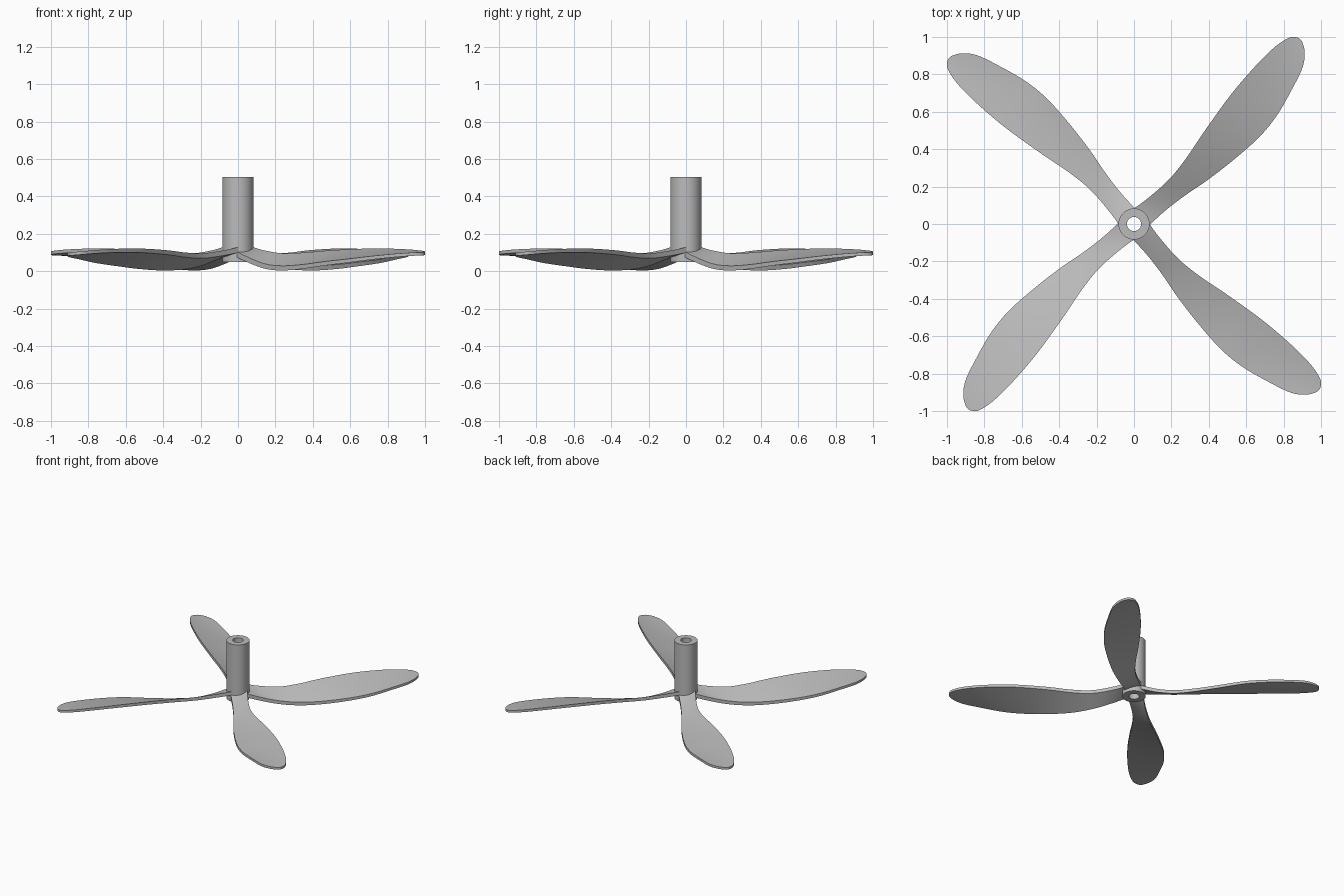
import bpy, bmesh, math
from mathutils import Vector, Matrix

cube = bpy.data.objects.get("Cube")
if cube:
    bpy.data.objects.remove(cube, do_unlink=True)

grey = bpy.data.materials.new("light_grey")
grey.use_nodes = True
colour = (0.5, 0.5, 0.5, 1)
grey.diffuse_color = colour
grey.node_tree.nodes["Principled BSDF"].inputs["Base Color"].default_value = colour


def finish(name, bm):
    bmesh.ops.recalc_face_normals(bm, faces=bm.faces)
    mesh = bpy.data.meshes.new(name)
    bm.to_mesh(mesh)
    bm.free()
    mesh.materials.append(grey)
    obj = bpy.data.objects.new(name, mesh)
    bpy.context.collection.objects.link(obj)
    bpy.ops.object.select_all(action='DESELECT')
    obj.select_set(True)
    bpy.context.view_layer.objects.active = obj
    bpy.ops.object.shade_smooth_by_angle(angle=math.radians(40))
    return obj


def spline(points, steps):
    """Smooth curve through the points."""
    p = [Vector(q) for q in points]
    p = [2 * p[0] - p[1]] + p + [p[-1]]
    out = []
    for a, b, c, d in zip(p, p[1:], p[2:], p[3:]):
        for i in range(steps):
            t = i / steps
            out.append(0.5 * (2 * b + (c - a) * t + (2 * a - 5 * b + 4 * c - d) * t**2
                              + (3 * b - a - 3 * c + d) * t**3))
    return out + [p[-1]]


# Blade edges: distance from the axis, sideways offset, height of the upper face
tip = (1.327, 0.058, 0.101)
high_edge = [(0.05, 0.06, 0.13), (0.15, 0.045, 0.112), (0.3, 0.036, 0.096),
             (0.45, 0.052, 0.1), (0.62, 0.085, 0.112), (0.85, 0.122, 0.121),
             (1.05, 0.138, 0.12), (1.2, 0.137, 0.114), (1.29, 0.118, 0.107),
             (1.322, 0.088, 0.103), tip]
low_edge = [(0.05, -0.062, 0.105), (0.17, -0.068, 0.066), (0.3, -0.085, 0.038),
            (0.45, -0.113, 0.029), (0.62, -0.134, 0.036), (0.8, -0.145, 0.052),
            (0.95, -0.13, 0.065), (1.1, -0.09, 0.081), (1.23, -0.045, 0.093),
            (1.298, 0.008, 0.099), tip]


def make_blade(name, angle):
    bm = bmesh.new()
    chord = 8
    layers = []
    for side in (0, 1):
        rows = []
        for hi, lo in zip(spline(high_edge, 5)[:-1], spline(low_edge, 5)[:-1]):
            row = []
            for j in range(chord + 1):
                co = hi.lerp(lo, j / chord)
                co.z -= side * (0.029 - 0.009 * co.x)
                row.append(bm.verts.new(co))
            rows.append(row)
        for a, b in zip(rows, rows[1:]):
            for j in range(chord):
                bm.faces.new((a[j], a[j + 1], b[j + 1], b[j]))
        layers.append(rows)
    # Rim joining the upper and lower faces
    loops = [[r[0] for r in rows] + rows[-1][1:-1] + [r[-1] for r in reversed(rows)]
             + rows[0][-2:0:-1] for rows in layers]
    top, low = loops
    for i in range(len(top)):
        k = (i + 1) % len(top)
        bm.faces.new((top[i], top[k], low[k], low[i]))
    bmesh.ops.rotate(bm, verts=bm.verts, matrix=Matrix.Rotation(angle, 3, 'Z'))
    finish(name, bm)


for n, name in enumerate(("back_left", "back_right", "front_right", "front_left")):
    make_blade(name + "_blade", math.radians(45 + 90 * n))

# Hollow hub shaft
bm = bmesh.new()
profile = [(0.038, 0.05), (0.083, 0.05), (0.083, 0.505), (0.038, 0.505)]
verts = [bm.verts.new((r, 0, z)) for r, z in profile]
edges = [bm.edges.new((verts[i], verts[(i + 1) % 4])) for i in range(4)]
bmesh.ops.spin(bm, geom=verts + edges, axis=(0, 0, 1), cent=(0, 0, 0),
               angle=math.tau, steps=64, use_merge=True)
bmesh.ops.remove_doubles(bm, verts=bm.verts, dist=0.0001)
finish("hub_shaft", bm)
